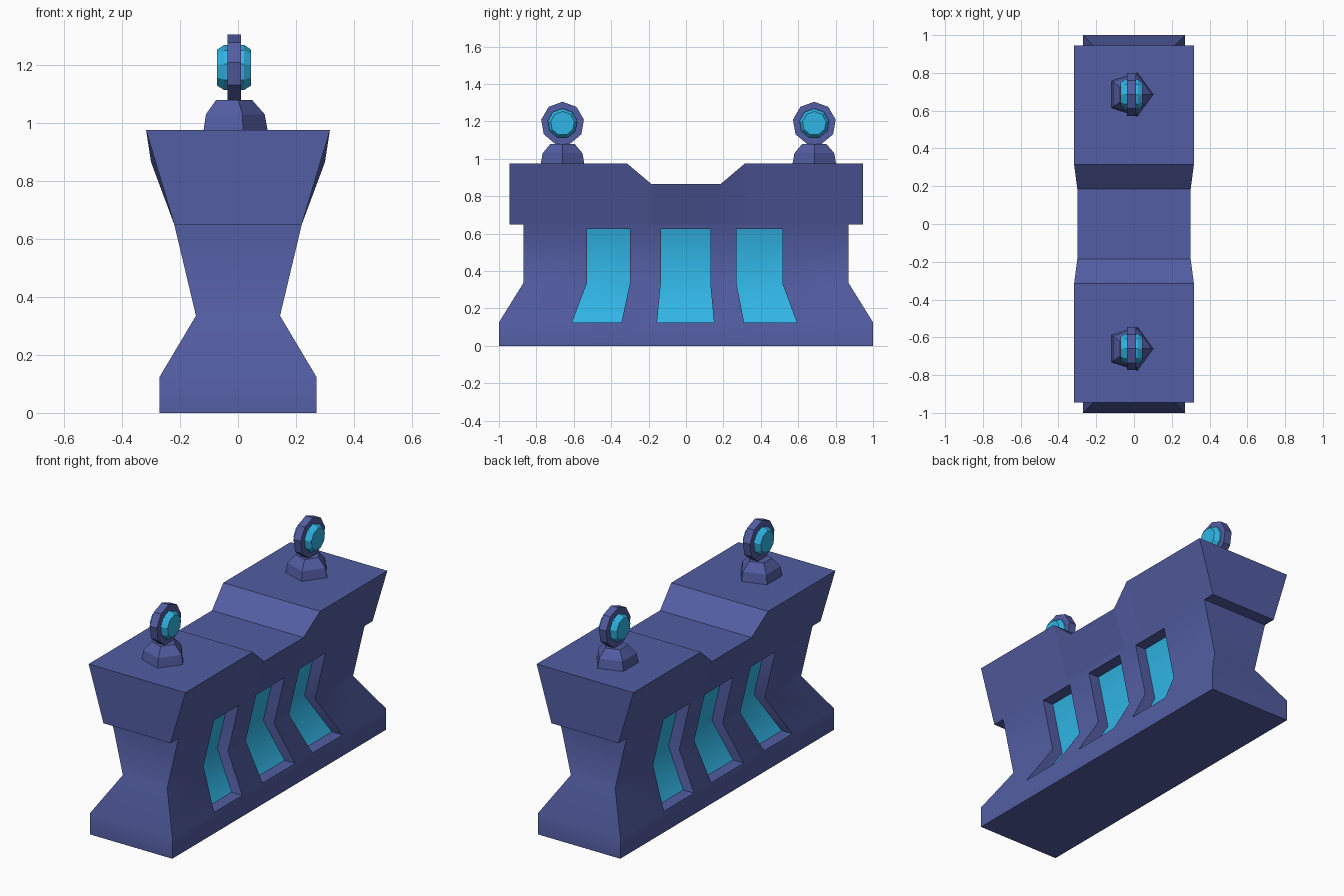
import bpy, bmesh, math
from mathutils import Vector

cube = bpy.data.objects.get("Cube")
if cube:
    bpy.data.objects.remove(cube)


def material(name, rgb):
    m = bpy.data.materials.new(name)
    m.use_nodes = True
    m.diffuse_color = (*rgb, 1)
    m.node_tree.nodes["Principled BSDF"].inputs["Base Color"].default_value = (*rgb, 1)
    return m


INDIGO = material("indigo_armour", (0.085, 0.11, 0.36))
CYAN = material("cyan_glow", (0.03, 0.46, 0.78))


def finish(bm, name, mats, smooth_angle=None):
    bmesh.ops.recalc_face_normals(bm, faces=bm.faces)
    mesh = bpy.data.meshes.new(name)
    bm.to_mesh(mesh)
    bm.free()
    for m in mats:
        mesh.materials.append(m)
    ob = bpy.data.objects.new(name, mesh)
    bpy.context.collection.objects.link(ob)
    if smooth_angle:
        bpy.ops.object.select_all(action="DESELECT")
        ob.select_set(True)
        bpy.context.view_layer.objects.active = ob
        bpy.ops.object.shade_smooth_by_angle(angle=math.radians(smooth_angle))
    return ob


def strip_faces(bm, left, right):
    """Quads bridging two matching lists of vertices."""
    return [bm.faces.new((left[i], left[i + 1], right[i + 1], right[i]))
            for i in range(len(left) - 1)]


# Waisted lower body with three recessed glowing windows on each side
def lower_body():
    columns = [-0.87, -0.53, -0.30, -0.135, 0.13, 0.27, 0.515, 0.87]
    # height, half width, lengthwise scale
    rows = [(0, 0.27, 1.15), (0.125, 0.27, 1.15), (0.335, 0.145, 1),
            (0.625, 0.214, 1), (0.65, 0.22, 1)]
    bm = bmesh.new()
    sides, windows = {}, []
    for s in (-1, 1):
        grid = [[bm.verts.new((s * w, y * k, z)) for y in columns] for z, w, k in rows]
        sides[s] = grid
        for r in range(len(rows) - 1):
            faces = strip_faces(bm, grid[r], grid[r + 1])
            if r in (1, 2):
                for group, c in enumerate((1, 3, 5)):
                    windows.append((s, group, faces[c]))
    a, b = sides[-1], sides[1]
    for end in (0, -1):
        strip_faces(bm, [row[end] for row in a], [row[end] for row in b])
    for level in (0, -1):
        strip_faces(bm, a[level], b[level])
    bmesh.ops.recalc_face_normals(bm, faces=bm.faces)
    # Push each window straight inward and colour its back panel
    for s in (-1, 1):
        for group in range(3):
            faces = [f for side, g, f in windows if (side, g) == (s, group)]
            out = bmesh.ops.extrude_face_region(bm, geom=faces)["geom"]
            bmesh.ops.delete(bm, geom=[f for f in faces if f.is_valid], context="FACES")
            for item in out:
                if isinstance(item, bmesh.types.BMVert):
                    item.co.x -= s * 0.07
                elif isinstance(item, bmesh.types.BMFace):
                    item.material_index = 1
    finish(bm, "lower_body", [INDIGO, CYAN], 50)


# Flared, notched cap block
def upper_block():
    columns = [(-0.945, 0.975, 0.317), (-0.315, 0.975, 0.317), (-0.185, 0.865, 0.30)]
    columns += [(-y, z, w) for y, z, w in reversed(columns)]
    bm = bmesh.new()
    top, low = {}, {}
    for s in (-1, 1):
        top[s] = [bm.verts.new((s * w, y, z)) for y, z, w in columns]
        low[s] = [bm.verts.new((s * 0.22, y, 0.65)) for y, z, w in columns]
        strip_faces(bm, low[s], top[s])
    strip_faces(bm, top[-1], top[1])
    strip_faces(bm, low[-1], low[1])
    for end in (0, -1):
        bm.faces.new((low[-1][end], low[1][end], top[1][end], top[-1][end]))
    finish(bm, "upper_block", [INDIGO])


def lathe(name, profile, sides, origin, axis, ref, mat):
    """Solid of stacked polygon rings: profile is (offset along axis, radius)."""
    axis, ref, origin = Vector(axis), Vector(ref), Vector(origin)
    other = axis.cross(ref)
    bm = bmesh.new()
    rings = []
    for t, r in profile:
        angles = [math.tau * i / sides for i in range(sides)]
        rings.append([bm.verts.new(origin + axis * t + (ref * math.cos(a) + other * math.sin(a)) * r)
                      for a in angles])
    for a, b in zip(rings, rings[1:]):
        strip_faces(bm, a + a[:1], b + b[:1])
    bm.faces.new(rings[0])
    bm.faces.new(rings[-1])
    finish(bm, name, [mat])


lower_body()
upper_block()

# Lamps: five-sided foot, nine-sided disc, and a lens on each face
X, Z = (1, 0, 0), (0, 0, 1)
for place, y in (("front", -0.66), ("back", 0.686)):
    lathe(f"{place}_lamp_foot", [(0, 0.122), (0.055, 0.112), (0.105, 0.068)], 5,
          (-0.02, y, 0.975), Z, X, INDIGO)
    centre = (-0.0135, y, 1.189)
    lathe(f"{place}_lamp_disc", [(-0.0235, 0.116), (0.0235, 0.116)], 9, centre, X, Z, INDIGO)
    for side, s in (("right", -1), ("left", 1)):
        lathe(f"{place}_lamp_{side}_lens", [(s * 0.02, 0.08), (s * 0.035, 0.08), (s * 0.0585, 0.064)],
              9, centre, X, Z, CYAN)
